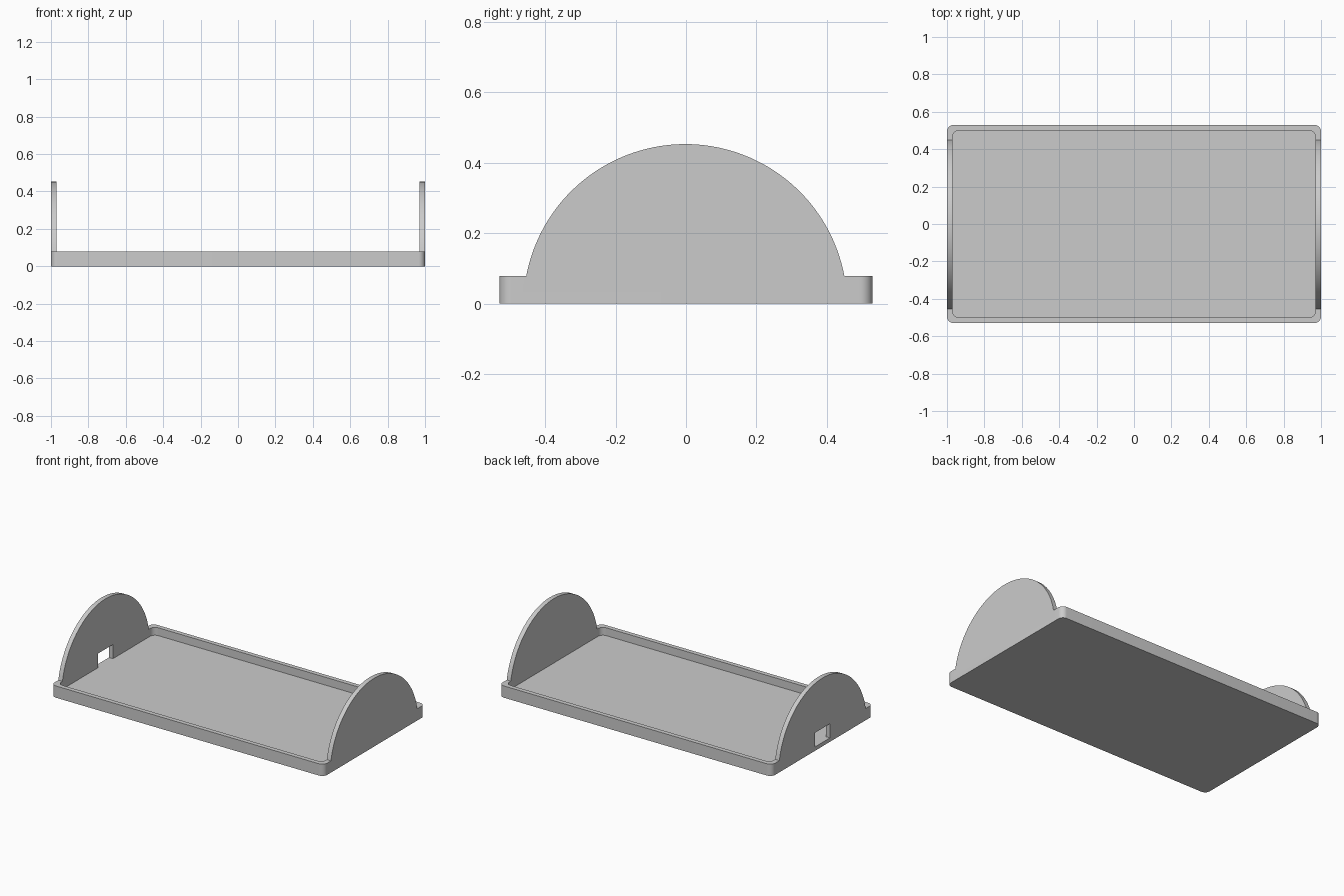
import bpy
import bmesh
import math

old = bpy.data.objects.get("Cube")
if old:
    bpy.data.objects.remove(old, do_unlink=True)

HALF_X, HALF_Y, RIM = 1.0, 0.53, 0.078
WALL, FLOOR = 0.03, 0.026
ARCH_TOP, ARCH_R, ARCH_Y = 0.453, 0.46, -0.002

grey = bpy.data.materials.new("light_grey")
grey.use_nodes = True
colour = (0.6, 0.6, 0.6, 1.0)
grey.diffuse_color = colour
grey.node_tree.nodes["Principled BSDF"].inputs["Base Color"].default_value = colour


def prism(name, points, direction):
    """Extrude a closed outline of 3D points along a direction."""
    bm = bmesh.new()
    face = bm.faces.new([bm.verts.new(p) for p in points])
    grown = bmesh.ops.extrude_face_region(bm, geom=[face])["geom"]
    bmesh.ops.translate(bm, vec=direction,
                        verts=[v for v in grown if isinstance(v, bmesh.types.BMVert)])
    bmesh.ops.recalc_face_normals(bm, faces=bm.faces[:])
    mesh = bpy.data.meshes.new(name)
    bm.to_mesh(mesh)
    bm.free()
    mesh.materials.append(grey)
    obj = bpy.data.objects.new(name, mesh)
    bpy.context.collection.objects.link(obj)
    return obj


def rounded_block(name, hx, hy, z0, z1, radius, steps=10):
    """Upright block with rounded vertical corners."""
    points = []
    for i, (sx, sy) in enumerate([(1, 1), (-1, 1), (-1, -1), (1, -1)]):
        for k in range(steps + 1):
            a = math.radians(90) * (i + k / steps)
            points.append((sx * (hx - radius) + radius * math.cos(a),
                           sy * (hy - radius) + radius * math.sin(a), z0))
    return prism(name, points, (0, 0, z1 - z0))


def combine(target, tool, operation):
    """Apply a boolean and discard the tool object."""
    tool.hide_render = True
    mod = target.modifiers.new(tool.name, 'BOOLEAN')
    mod.operation = operation
    mod.solver = 'EXACT'
    mod.object = tool
    bpy.context.view_layer.objects.active = target
    bpy.ops.object.modifier_apply(modifier=mod.name)
    bpy.data.objects.remove(tool, do_unlink=True)


# Solid tray with rounded corners
tray = rounded_block("tray_with_arched_ends", HALF_X, HALF_Y, 0, RIM, 0.035)

# Full-length arch; hollowing leaves only its two ends
centre_z = ARCH_TOP - ARCH_R
start = math.asin((RIM / 2 - centre_z) / ARCH_R)
count = 72
arch = []
for k in range(count + 1):
    a = start + (math.pi - 2 * start) * k / count
    arch.append((-HALF_X, ARCH_Y + ARCH_R * math.cos(a), centre_z + ARCH_R * math.sin(a)))
combine(tray, prism("arch_ends", arch, (2 * HALF_X, 0, 0)), 'UNION')

# Hollow interior
combine(tray, rounded_block("interior_cutter", HALF_X - WALL, HALF_Y - WALL,
                            FLOOR, 0.6, 0.035), 'DIFFERENCE')

# Small rectangular port through the right end, level with the floor
port = [(-HALF_X - 0.05, y, z) for y, z in
        [(-0.08, FLOOR), (0.075, FLOOR), (0.075, 0.12), (-0.08, 0.12)]]
combine(tray, prism("port_cutter", port, (0.07 + WALL, 0, 0)), 'DIFFERENCE')

# Smooth curved walls with crisp edges
for o in bpy.context.selected_objects:
    o.select_set(False)
tray.select_set(True)
bpy.context.view_layer.objects.active = tray
bpy.ops.object.shade_smooth_by_angle(angle=math.radians(30))
